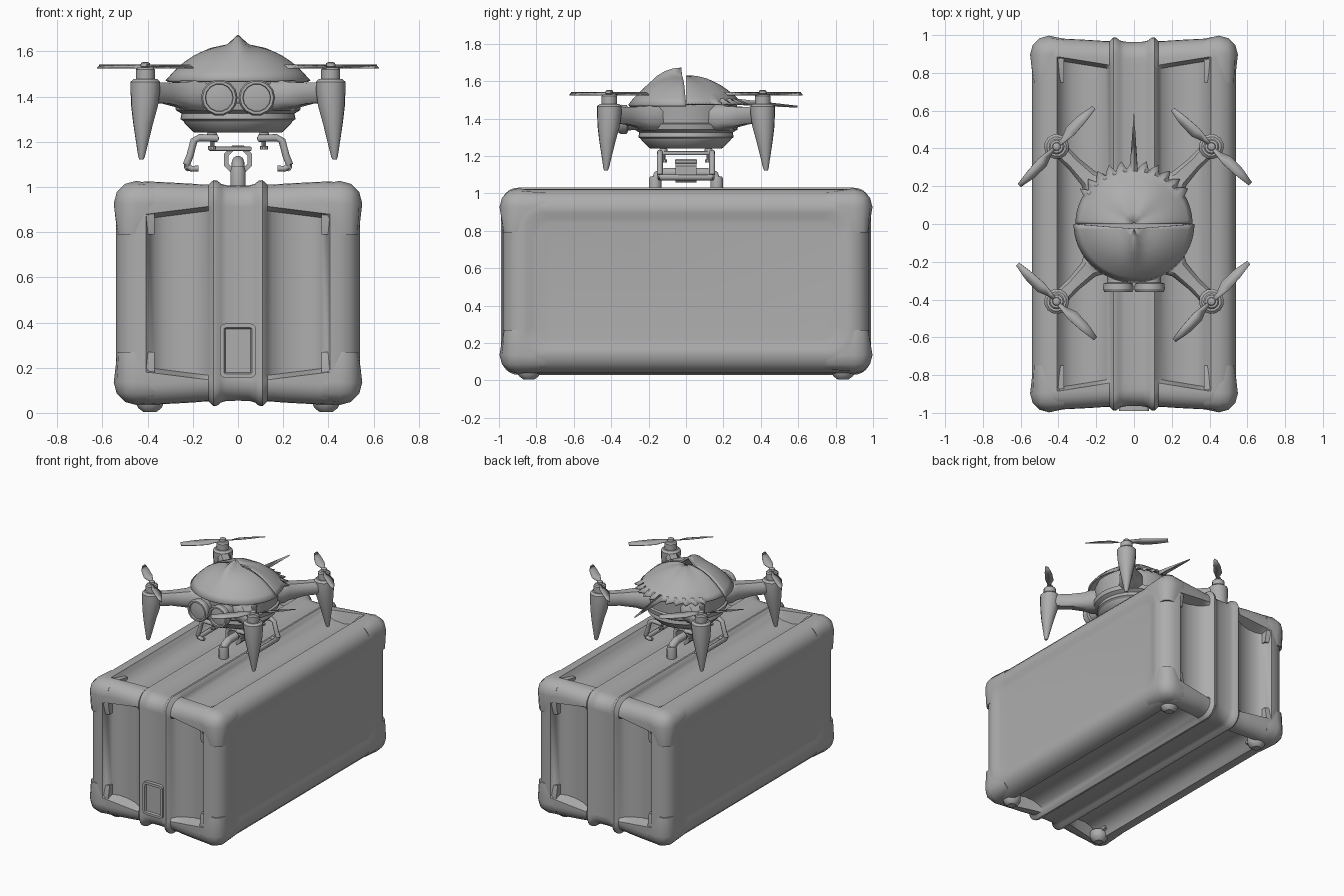
import bpy, bmesh, math
from mathutils import Vector, Matrix

if "Cube" in bpy.data.objects:
    bpy.data.objects.remove(bpy.data.objects["Cube"])

grey = bpy.data.materials.new("plain_grey")
grey.use_nodes = True
COL = (0.42, 0.42, 0.42, 1)
grey.diffuse_color = COL
grey.node_tree.nodes["Principled BSDF"].inputs["Base Color"].default_value = COL


def finish(name, bm, angle=35, solid=0):
    bmesh.ops.recalc_face_normals(bm, faces=bm.faces)
    me = bpy.data.meshes.new(name)
    bm.to_mesh(me)
    bm.free()
    ob = bpy.data.objects.new(name, me)
    bpy.context.collection.objects.link(ob)
    me.materials.append(grey)
    if solid:
        mod = ob.modifiers.new("thickness", "SOLIDIFY")
        mod.thickness = solid
    bpy.ops.object.select_all(action="DESELECT")
    ob.select_set(True)
    bpy.context.view_layer.objects.active = ob
    bpy.ops.object.shade_smooth_by_angle(angle=math.radians(angle))
    return ob


def block(lo, hi):
    bm = bmesh.new()
    lo, hi = Vector(lo), Vector(hi)
    bmesh.ops.create_cube(bm, size=1, matrix=Matrix.Translation((lo + hi) / 2) @ Matrix.Diagonal((*(hi - lo), 1)))
    return bm


def bevel(bm, edges, width, seg=2):
    bmesh.ops.bevel(bm, geom=edges, offset=width, segments=seg, profile=0.5, affect="EDGES")


def bridge(bm, rings, closed=True):
    for a, b in zip(rings, rings[1:]):
        for i in range(len(a) if closed else len(a) - 1):
            j = (i + 1) % len(a)
            bm.faces.new((a[i], a[j], b[j], b[i]))


def skin(name, bm, rings, angle):
    """Bridge rings into a solid with capped ends."""
    bridge(bm, rings)
    bm.faces.new(rings[0])
    bm.faces.new(rings[-1])
    return finish(name, bm, angle)


def lathe(name, profile, place=Matrix(), n=24, angle=35):
    """Turn (radius, height) points round z; optional third value shifts the ring in x."""
    bm = bmesh.new()
    rings = []
    for r, z, *shift in profile:
        dx = shift[0] if shift else 0
        rings.append([bm.verts.new(place @ Vector((dx + r * math.cos(k * math.tau / n),
                                                   r * math.sin(k * math.tau / n), z))) for k in range(n)])
    skin(name, bm, rings, angle)


def tube(name, pts, r, n=10):
    bm = bmesh.new()
    pts = [Vector(p) for p in pts]
    rings = []
    for i, p in enumerate(pts):
        d = (pts[min(i + 1, len(pts) - 1)] - pts[max(i - 1, 0)]).normalized()
        q = d.to_track_quat("Z", "Y")
        rings.append([bm.verts.new(p + q @ Vector((r * math.cos(k * math.tau / n), r * math.sin(k * math.tau / n), 0)))
                      for k in range(n)])
    skin(name, bm, rings, 50)


# --- Case: rounded loops in the YZ plane, stepped across x ---
def case_loop(bm, x, off, depth):
    hy, hz, rad = 0.978 + off, 0.49 + off, 0.09
    grow = min(1, max(0, (abs(x) - 0.12) / 0.28))
    verts = []
    for q in range(4):
        a0 = q * math.pi / 2
        sy, sz = (1, -1, -1, 1)[q], (1, 1, -1, -1)[q]
        pts = []
        for k in range(7):
            a = a0 + k * math.pi / 12
            pts.append((sy * (hy - rad) + rad * math.cos(a), sz * (hz - rad) + rad * math.sin(a)))
        # sunken flat between this corner and the next
        out = Vector((math.cos(a0 + math.pi / 2), math.sin(a0 + math.pi / 2)))
        along = Vector((-out.y, out.x))
        half, reach = (hz, 0.84 + 0.045 * grow) if q % 2 == 0 else (hy, 0.385 - 0.035 * grow)
        reach = min(reach, (hy if q % 2 == 0 else hz) - rad - 0.002)
        for t, m in ((-reach, 0), (-reach + 0.02, 1), (reach - 0.02, 1), (reach, 0)):
            pts.append(out * (half - depth * m) + along * t)
        verts += [bm.verts.new((x, y, 0.53 + z)) for y, z in pts]
    return verts


half_section = [(0.0, -0.014, 0), (0.05, -0.013, 0), (0.075, -0.006, 0), (0.092, 0.008, 0), (0.108, 0.01, 0),
                (0.12, 0.0, 0.002), (0.13, -0.01, 0.012), (0.15, -0.01, 0.036), (0.2, -0.006, 0.065),
                (0.27, -0.002, 0.08), (0.33, 0.001, 0.075), (0.37, 0.003, 0.055), (0.395, 0.004, 0.025),
                (0.408, 0.004, 0), (0.45, 0.0, 0), (0.495, -0.018, 0), (0.525, -0.05, 0), (0.54, -0.095, 0),
                (0.538, -0.125, 0), (0.529, -0.155, 0), (0.526, -0.18, 0)]
bm = bmesh.new()
stations = [(-x, o, d) for x, o, d in half_section[:0:-1]] + half_section
skin("case_body", bm, [case_loop(bm, *s) for s in stations], 40)

# Corner guards: outward edges rounded, far corners sunk so they taper into the case; feet below
for sx in (-1, 1):
    for sy in (-1, 1):
        for top, z0, z1 in ((0, 0.035, 0.27), (1, 0.79, 1.027)):
            a, b = sorted((sx * 0.37, sx * 0.55)), sorted((sy * 0.75, sy * 0.997))
            bm = block((a[0], b[0], z0), (a[1], b[1], z1))
            tip = Vector((sx * 0.55, sy * 0.997, z1 if top else z0))
            corner = min(bm.verts, key=lambda v: (v.co - tip).length)
            for v in bm.verts:
                outer = [i for i in range(3) if abs(v.co[i] - tip[i]) < 0.001]
                if len(outer) == 1:
                    i = outer[0]
                    v.co[i] -= 0.04 * (1 if tip[i] > (0, 0, 0.53)[i] else -1)
            bevel(bm, list(corner.link_edges), 0.1, 3)
            finish("corner_guard", bm, 40)
        lathe("foot", [(0.03, 0.005), (0.052, 0.022), (0.062, 0.045), (0.062, 0.08)],
              Matrix.Translation((sx * 0.39, sy * 0.84, 0)), 12)

# Front latch with a sunken face
bm = block((-0.08, -0.99, 0.155), (0.08, -0.93, 0.395))
bevel(bm, [e for e in bm.edges if abs(e.verts[0].co.y - e.verts[1].co.y) > 0.01], 0.025, 3)
front = min(bm.faces, key=lambda f: f.calc_center_median().y)
bmesh.ops.inset_region(bm, faces=[front], thickness=0.018)
bmesh.ops.inset_region(bm, faces=[front], thickness=0.006, depth=-0.012)
finish("latch", bm, 25)

# Carry handle and the clamp that grips it
tube("handle", [(0, -0.165, 0.98), (0, -0.165, 1.06), (0, -0.15, 1.095), (0, -0.11, 1.11),
                (0, 0.11, 1.11), (0, 0.15, 1.095), (0, 0.165, 1.06), (0, 0.165, 0.98)], 0.028)
for sy in (-1, 1):
    lathe("handle_post", [(0.034, 1.0), (0.034, 1.07), (0.028, 1.09)], Matrix.Translation((0, sy * 0.165, 0)), 12)
bm = bmesh.new()
arc = [math.radians(-67.5 + 315 * k / 7) for k in range(8)]
rings = [[bm.verts.new((r * math.cos(a), y, 1.12 + r * math.sin(a))) for r, y in
          ((0.068, -0.055), (0.068, 0.055), (0.046, 0.055), (0.046, -0.055))] for a in arc]
skin("clamp_ring", bm, rings, 25)
bm = block((-0.13, -0.06, 1.16), (0.06, 0.06, 1.178))
bevel(bm, bm.edges[:], 0.004)
finish("clamp_plate", bm, 50)

# --- Drone hull ---
lathe("drone_hull", [(0.19, 1.24), (0.2, 1.245), (0.235, 1.28), (0.24, 1.29), (0.255, 1.3), (0.25, 1.325),
                     (0.275, 1.34), (0.28, 1.37), (0.265, 1.375), (0.272, 1.47), (0.26, 1.5)], n=40, angle=25)

# Rear shell with a torn back edge and long tail spike
bm = bmesh.new()
N = 48
rings = []
for t in (0.02, 0.2, 0.4, 0.6, 0.8, 0.92, 1.0):
    ring = []
    for k in range(N + 1):
        a = math.pi * k / N
        r = 0.31 * t
        if t == 1.0 and 8 < k < N - 8:
            r = (0.345, 0.325, 0.3)[k % 3]
            if k == N // 2:
                r = 0.61
        z = 1.48 + 0.15 * (1 - t ** 2.3) + 0.012 * math.cos(6 * a) * t * (1 - t)
        ring.append(bm.verts.new((r * math.cos(a), r * math.sin(a) * 0.98, z - 0.012 * (r > 0.5))))
    rings.append(ring)
bridge(bm, rings, False)
finish("rear_shell", bm, 30, 0.01)

# Front hood with a narrow raised crest
bm = bmesh.new()
rings = []
for t in (0.01, 0.15, 0.3, 0.45, 0.6, 0.75, 0.9, 1.0):
    ring = []
    for k in range(33):
        a = math.pi + math.pi * k / 32
        x, y = 0.32 * t * math.cos(a), 0.31 * t * math.sin(a)
        crest = 0.045 * math.exp(-(x / 0.032) ** 2) * max(0, 1 - (y / 0.2) ** 2)
        z = 1.472 + 0.155 * (1 - t ** 2.5) + crest
        ring.append(bm.verts.new((x, y - 0.025 * (1 - t), z)))
    rings.append(ring)
bridge(bm, rings, False)
finish("front_hood", bm, 30, 0.012)

# Twin front lamps
for sx in (-1, 1):
    lathe("front_lamp", [(0.055, 0.2), (0.06, 0.31), (0.078, 0.315), (0.081, 0.345), (0.074, 0.36), (0.062, 0.36),
                         (0.06, 0.345), (0.03, 0.35)],
          Matrix.Translation((sx * 0.083, 0, 1.395)) @ Matrix.Rotation(math.pi / 2, 4, "X"), 14, 30)

# Arms, motor pods, hubs and propellers, one set per diagonal
for sx in (-1, 1):
    for sy in (-1, 1):
        turn = Matrix.Rotation(math.atan2(sy, sx), 4, "Z")
        bm = bmesh.new()
        rings = []
        for d, w, h, z in ((0.2, 0.09, 0.07, 1.405), (0.3, 0.075, 0.068, 1.405), (0.34, 0.052, 0.058, 1.407),
                           (0.45, 0.04, 0.046, 1.415), (0.57, 0.042, 0.045, 1.42)):
            rings.append([bm.verts.new(turn @ Vector((d, u * w, z + v * h))) for u, v in
                          ((1, 0.5), (0.6, 1), (-0.6, 1), (-1, 0.5), (-1, -0.5), (-0.6, -1), (0.6, -1), (1, -0.5))])
        skin("arm", bm, rings, 50)
        place = Matrix.Translation((sx * 0.41, sy * 0.41, 0)) @ turn
        lathe("motor_pod", [(0.01, 1.122, 0.025), (0.015, 1.135, 0.024), (0.044, 1.28, 0.014), (0.06, 1.36, 0.005),
                            (0.066, 1.43), (0.066, 1.465), (0.052, 1.478)], place, 14)
        lathe("motor_hub", [(0.042, 1.47), (0.042, 1.52), (0.034, 1.528), (0.014, 1.53), (0.022, 1.533),
                            (0.02, 1.548), (0.01, 1.553)], place, 14)
        bm = bmesh.new()
        for s in (-1, 1):
            rows = [[bm.verts.new(place @ Vector((s * u, s * v, 1.536 + dz))) for u, dz in ((lo, -0.008), (hi, 0.006))]
                    for v, lo, hi in ((0.01, -0.008, 0.008), (0.05, -0.012, 0.014), (0.11, -0.036, 0.022),
                                      (0.2, -0.034, 0.016), (0.285, -0.018, 0.004))]
            bridge(bm, rows, False)
        finish("propeller", bm, 30, 0.004)
        # Damper pins under the hull
        lathe("damper", [(0.018, 1.165), (0.018, 1.18), (0.01, 1.182), (0.01, 1.205), (0.022, 1.208), (0.022, 1.235),
                         (0.014, 1.255)], Matrix.Translation((sx * 0.115, sy * 0.12, 0)), 10)

# Landing skids: one continuous hoop per side, with inward toes
for sx in (-1, 1):
    leg = [(0.09, 1.215), (0.17, 1.218), (0.195, 1.205), (0.212, 1.14), (0.228, 1.1), (0.222, 1.085)]
    path = [(sx * x, -0.14, z) for x, z in leg] + [(sx * x, 0.14, z) for x, z in reversed(leg)]
    tube("landing_skid", path, 0.016, 8)
    for sy in (-1, 1):
        tube("skid_toe", [(sx * 0.222, sy * 0.14, 1.09), (sx * 0.205, sy * 0.14, 1.08), (sx * 0.175, sy * 0.14, 1.082)],
             0.013, 8)
    a, b = sorted((sx * 0.085, sx * 0.14))
    bm = block((a, -0.15, 1.205), (b, 0.15, 1.225))
    bevel(bm, bm.edges[:], 0.005)
    finish("skid_mount", bm, 50)
